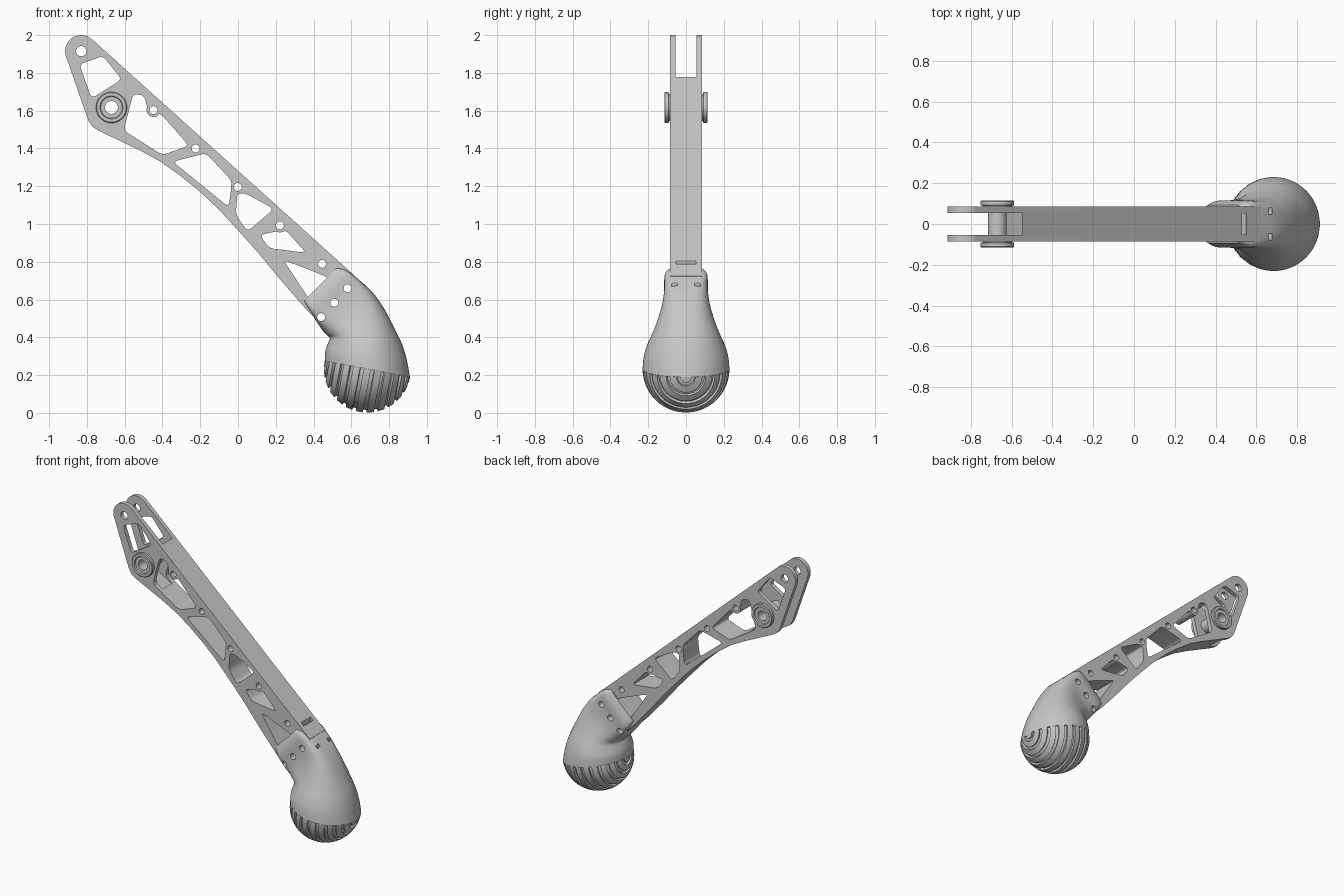
import bpy, bmesh, math
from mathutils import Vector, Matrix

cube = bpy.data.objects.get("Cube")
if cube:
    bpy.data.objects.remove(cube)

grey = bpy.data.materials.new("plain_grey")
grey.use_nodes = True
GREY = (0.57, 0.57, 0.57, 1)
grey.diffuse_color = GREY
grey.node_tree.nodes["Principled BSDF"].inputs["Base Color"].default_value = GREY


def make(name, bm):
    me = bpy.data.meshes.new(name)
    bm.to_mesh(me)
    bm.free()
    me.materials.append(grey)
    ob = bpy.data.objects.new(name, me)
    bpy.context.collection.objects.link(ob)
    return ob


def make_closed(name, bm):
    """Turn all faces of a closed shell outwards, then build the object."""
    bmesh.ops.recalc_face_normals(bm, faces=bm.faces)
    if bm.calc_volume(signed=True) < 0:
        bmesh.ops.reverse_faces(bm, faces=bm.faces)
    return make(name, bm)


def circle(c, r, n=32):
    return [(c[0] + r * math.cos(math.tau * i / n), c[1] + r * math.sin(math.tau * i / n)) for i in range(n)]


def rounded(pts, r, steps=6):
    """Polygon with every corner rounded."""
    out = []
    pts = [Vector(p) for p in pts]
    for i, p in enumerate(pts):
        a, b = pts[i - 1] - p, pts[(i + 1) % len(pts)] - p
        d = min(r, 0.45 * a.length, 0.45 * b.length)
        s, e = p + a.normalized() * d, p + b.normalized() * d
        for k in range(steps + 1):
            t = k / steps
            out.append(s * (1 - t) ** 2 + p * 2 * t * (1 - t) + e * t * t)
    return out


def prisms(name, outlines, half):
    """Side outlines (x, z) extruded across y, wound so that faces point out."""
    bm = bmesh.new()
    for pts in outlines:
        area = sum(pts[i - 1][0] * p[1] - p[0] * pts[i - 1][1] for i, p in enumerate(pts))
        if area < 0:
            pts = pts[::-1]
        front, back = [[bm.verts.new((p[0], y, p[1])) for p in pts] for y in (-half, half)]
        bm.faces.new(front)
        bm.faces.new(back[::-1])
        for i in range(len(pts)):
            bm.faces.new((front[i], front[i - 1], back[i - 1], back[i]))
    return make(name, bm)


def combine(ob, tool, op="DIFFERENCE"):
    mod = ob.modifiers.new("cut", "BOOLEAN")
    mod.object, mod.operation, mod.solver = tool, op, "EXACT"
    bpy.context.view_layer.objects.active = ob
    bpy.ops.object.modifier_apply(modifier=mod.name)
    bpy.data.objects.remove(tool)


def smooth(ob, angle=30):
    bpy.ops.object.select_all(action="DESELECT")
    ob.select_set(True)
    bpy.context.view_layer.objects.active = ob
    bpy.ops.object.shade_smooth_by_angle(angle=math.radians(angle))


def loft(bm, rings):
    rings = [[bm.verts.new(p) for p in ring] for ring in rings]
    for a, b in zip(rings, rings[1:]):
        for i in range(len(a)):
            bm.faces.new((a[i - 1], a[i], b[i], b[i - 1]))
    return rings


# Beam: rounded tip, straight upper edge, arched lower edge
TIP, PIVOT, HALF = (-0.83, 1.915), (-0.67, 1.617), 0.085
tip = [(TIP[0] + HALF * math.cos(math.radians(a)), TIP[1] + HALF * math.sin(math.radians(a)))
       for a in range(48, 202, 8)]
under = [(-0.80, 1.57), (-0.79, 1.543), (-0.77, 1.515), (-0.74, 1.495), (-0.625, 1.44), (-0.52, 1.39),
         (-0.41, 1.33), (-0.305, 1.255), (-0.2, 1.17), (-0.095, 1.07), (0.01, 0.956), (0.115, 0.838),
         (0.22, 0.71), (0.35, 0.56), (0.43, 0.48), (0.62, 0.62), (0.62, 0.724)]
beam = prisms("beam", [tip + under], HALF)

# Lightening windows
windows = [
    [(-0.84, 1.845), (-0.715, 1.89), (-0.615, 1.765), (-0.775, 1.665)],
    [(-0.555, 1.69), (-0.495, 1.68), (-0.475, 1.59), (-0.41, 1.585), (-0.26, 1.415), (-0.40, 1.365), (-0.605, 1.495)],
    [(-0.345, 1.33), (-0.17, 1.375), (-0.03, 1.225), (-0.05, 1.09)],
    [(-0.003, 1.165), (0.045, 1.16), (0.19, 1.08), (0.05, 0.96), (-0.012, 1.05)],
    [(0.115, 0.943), (0.25, 0.97), (0.36, 0.848), (0.165, 0.872)],
    [(0.24, 0.81), (0.385, 0.755), (0.49, 0.71), (0.385, 0.59)]]
combine(beam, prisms("window_cutter", [rounded(w, 0.028) for w in windows], 0.3))

# Bosses round the small holes, then the holes
holes = [(-0.447 + 0.223 * i, 1.603 - 0.2035 * i) for i in range(5)]
combine(beam, prisms("boss_tool", [circle(h, 0.037) for h in holes], HALF - 0.0003), "UNION")
bolts = [(0.58, 0.66), (0.51, 0.583), (0.44, 0.507)]
drills = [circle(h, 0.021) for h in holes + bolts] + [circle(TIP, 0.027), circle(PIVOT, 0.043)]
combine(beam, prisms("hole_cutter", drills, 0.3))

# Fork opening at the tip, and the small slot on the upper edge
fork = [(-1.1, 2.2), (-0.55, 2.2), (-0.55, 1.45), (-0.69, 1.53), (-0.69, 1.35), (-1.1, 1.35)]
combine(beam, prisms("fork_cutter", [fork], 0.055))
slot = [(0.53, 0.765), (0.55, 0.765), (0.55, 0.85), (0.53, 0.85)]
combine(beam, prisms("slot_cutter", [slot], 0.052))
smooth(beam)

# Pivot bush: spacer tube with a rimmed flange on each side
outer = [(0.046, 0.084), (0.072, 0.085), (0.072, 0.090), (0.079, 0.090), (0.082, 0.093), (0.082, 0.111),
         (0.078, 0.115), (0.061, 0.115), (0.057, 0.106), (0.034, 0.106)]
profile = [(r, -y) for r, y in reversed(outer)] + outer
bm = bmesh.new()
rings = loft(bm, [[(x, y, z) for x, z in circle(PIVOT, r, 48)] for r, y in profile])
for i in range(48):
    bm.faces.new((rings[0][i - 1], rings[0][i], rings[-1][i], rings[-1][i - 1]))
smooth(make_closed("pivot_bush", bm), 25)

# Foot: sections given by rear edge, front edge, half width, squareness
sections = [
    (0.460, 0.275, 0.910, 0.190, 0.230, 2.0),
    (0.462, 0.325, 0.895, 0.275, 0.223, 2.0),
    (0.476, 0.368, 0.870, 0.360, 0.204, 2.0),
    (0.486, 0.395, 0.830, 0.445, 0.178, 2.2),
    (0.470, 0.412, 0.775, 0.550, 0.150, 2.6),
    (0.445, 0.440, 0.715, 0.635, 0.127, 3.5),
    (0.415, 0.485, 0.650, 0.697, 0.116, 6.0),
    (0.380, 0.540, 0.580, 0.752, 0.114, 9.0),
    (0.345, 0.590, 0.525, 0.770, 0.093, 9.0)]


def blend(t):
    """Smooth interpolation along the section list."""
    i = min(int(t), len(sections) - 2)
    f = t - i
    pick = lambda k: sections[max(0, min(k, len(sections) - 1))]
    return [0.5 * (2 * b + (c - a) * f + (2 * a - 5 * b + 4 * c - d) * f * f + (3 * b - a - 3 * c + d) * f ** 3)
            for a, b, c, d in zip(pick(i - 1), pick(i), pick(i + 1), pick(i + 2))]


def section_ring(t, n=72):
    x0, z0, x1, z1, w, power = blend(t)
    ring = []
    for k in range(n):
        c, s = math.cos(math.tau * k / n), math.sin(math.tau * k / n)
        u = math.copysign(abs(c) ** (2 / power), c)
        v = math.copysign(abs(s) ** (2 / power), s)
        ring.append(((x0 + x1) / 2 + u * (x1 - x0) / 2, v * w, (z0 + z1) / 2 + u * (z1 - z0) / 2))
    return ring


bm = bmesh.new()
rings = loft(bm, [section_ring(k / 4) for k in range(4 * (len(sections) - 1) + 1)])
bm.faces.new(rings[0])
bm.faces.new(rings[-1])
foot = make_closed("foot", bm)
combine(foot, prisms("bolt_cutter", [circle(b, 0.021) for b in bolts], 0.3))

# Two small notches on top of the foot
for side in (-1, 1):
    bm = bmesh.new()
    bmesh.ops.create_cube(bm, size=1, matrix=Matrix.Translation((0.668, side * 0.062, 0.69))
                          @ Matrix.Diagonal((0.016, 0.032, 0.06, 1)))
    combine(foot, make_closed("notch_cutter", bm))
smooth(foot, 35)

# Tread: half ball turned about a slightly tilted axis, with evenly spaced ring grooves
R, DEPTH, GROOVES, SPAN = 0.23, 0.014, 12, 2.6
CENTRE = Vector((0.685, 0, 0.232))
tilt = Matrix.Rotation(math.radians(10.7), 3, "Y")
first = (math.pi - 80 * math.pi / 90) / 2
pitch = (math.pi - 2 * first) / (GROOVES - 1)
half_groove = math.radians(SPAN)
profile = [(0.01, R)]
for g in range(GROOVES):
    a = first + g * pitch
    for da, r in ((-1, R), (-0.9, R - DEPTH), (0.9, R - DEPTH), (1, R)):
        profile.append((a + da * half_groove, r))
    if g < GROOVES - 1:
        profile.append((a + pitch / 2, R))
profile.append((math.pi - 0.01, R))
bm = bmesh.new()
m = 48
rows = []
for a, r in profile:
    along, out = -r * math.cos(a), r * math.sin(a)
    rows.append([bm.verts.new(CENTRE + tilt @ Vector(
        (along, -out * math.cos(math.pi * j / m), -out * math.sin(math.pi * j / m)))) for j in range(m + 1)])
for a, b in zip(rows, rows[1:]):
    for j in range(m):
        bm.faces.new((a[j], a[j + 1], b[j + 1], b[j]))
bm.faces.new([row[0] for row in rows] + [row[-1] for row in reversed(rows)])
bm.faces.new(rows[0])
bm.faces.new(rows[-1])
smooth(make_closed("tread", bm))
